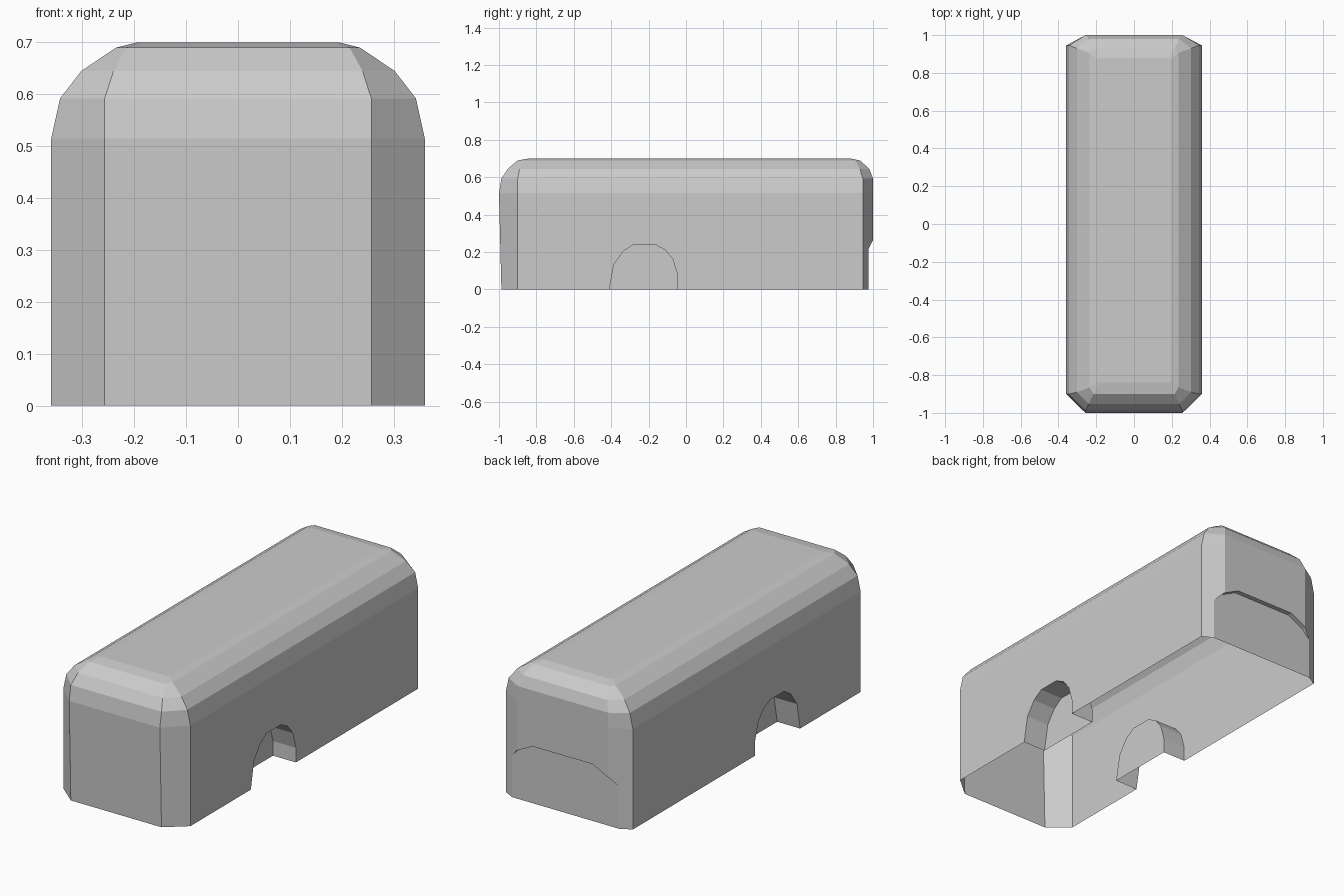
import bpy, bmesh
from mathutils import Vector

cube = bpy.data.objects.get("Cube")
if cube:
    bpy.data.objects.remove(cube)

# Single plain grey
grey = bpy.data.materials.new("plain_grey")
grey.use_nodes = True
colour = (0.6, 0.6, 0.6, 1)
grey.diffuse_color = colour
grey.node_tree.nodes["Principled BSDF"].inputs["Base Color"].default_value = colour


def loft(name, rings):
    """Closed solid skinned over rings with equal point counts."""
    bm = bmesh.new()
    loops = [[bm.verts.new(p) for p in ring] for ring in rings]
    for low, high in zip(loops, loops[1:]):
        for i in range(len(low)):
            j = (i + 1) % len(low)
            bm.faces.new((low[i], low[j], high[j], high[i]))
    bm.faces.new(loops[0][::-1])
    bm.faces.new(loops[-1])
    bmesh.ops.recalc_face_normals(bm, faces=bm.faces)
    mesh = bpy.data.meshes.new(name)
    bm.to_mesh(mesh)
    bm.free()
    mesh.materials.append(grey)
    obj = bpy.data.objects.new(name, mesh)
    bpy.context.collection.objects.link(obj)
    return obj


def cut(body, cutter):
    cutter.hide_render = True
    mod = body.modifiers.new("cut", "BOOLEAN")
    mod.operation = "DIFFERENCE"
    mod.solver = "EXACT"
    mod.object = cutter
    bpy.context.view_layer.objects.active = body
    bpy.ops.object.modifier_apply(modifier=mod.name)
    bpy.data.objects.remove(cutter)


# Body: eight-sided rings
# z, half width, corner half width, front, front corner, back corner, back
levels = [
    (0, .36, .257, -.987, -.9, .945, 1),
    (.515, .36, .257, -1, -.9, .945, 1),
    (.592, .343, .257, -.987, -.9, .945, 1),
    (.645, .302, .24, -.953, -.89, .93, .98),
    (.69, .235, .215, -.9, -.865, .905, .93),
    (.7, .195, .185, -.84, -.83, .87, .88),
]
rings = []
for z, w, c, front, front_c, back_c, back in levels:
    side = [(c, front), (w, front_c), (w, back_c), (c, back)]
    rings.append([(x, y, z) for x, y in side] + [(-x, y, z) for x, y in side[::-1]])
body = loft("body_shell", rings)

# Arched niche in each side
arch = [(-.41, -.1), (-.41, 0), (-.385, .135), (-.335, .205), (-.28, .24), (-.165, .24),
        (-.11, .21), (-.07, .16), (-.045, .075), (-.045, -.1)]
for s in (1, -1):
    cut(body, loft("arch_cutter", [[(s * x, y, z) for y, z in arch] for x in (.23, .5)]))

# Shallow recess low on the back
half = [(.32, -.1), (.32, .2), (.26, .26), (.17, .305)]
panel = half + [(-x, z) for x, z in half[::-1]]
cut(body, loft("recess_cutter", [[(x, y, z) for x, z in panel] for y in (.975, 1.1)]))

# Open underside
bm = bmesh.new()
bm.from_mesh(body.data)
under = [f for f in bm.faces if all(abs(v.co.z) < .001 for v in f.verts)]
bmesh.ops.delete(bm, geom=under, context="FACES")
bm.to_mesh(body.data)
bm.free()
